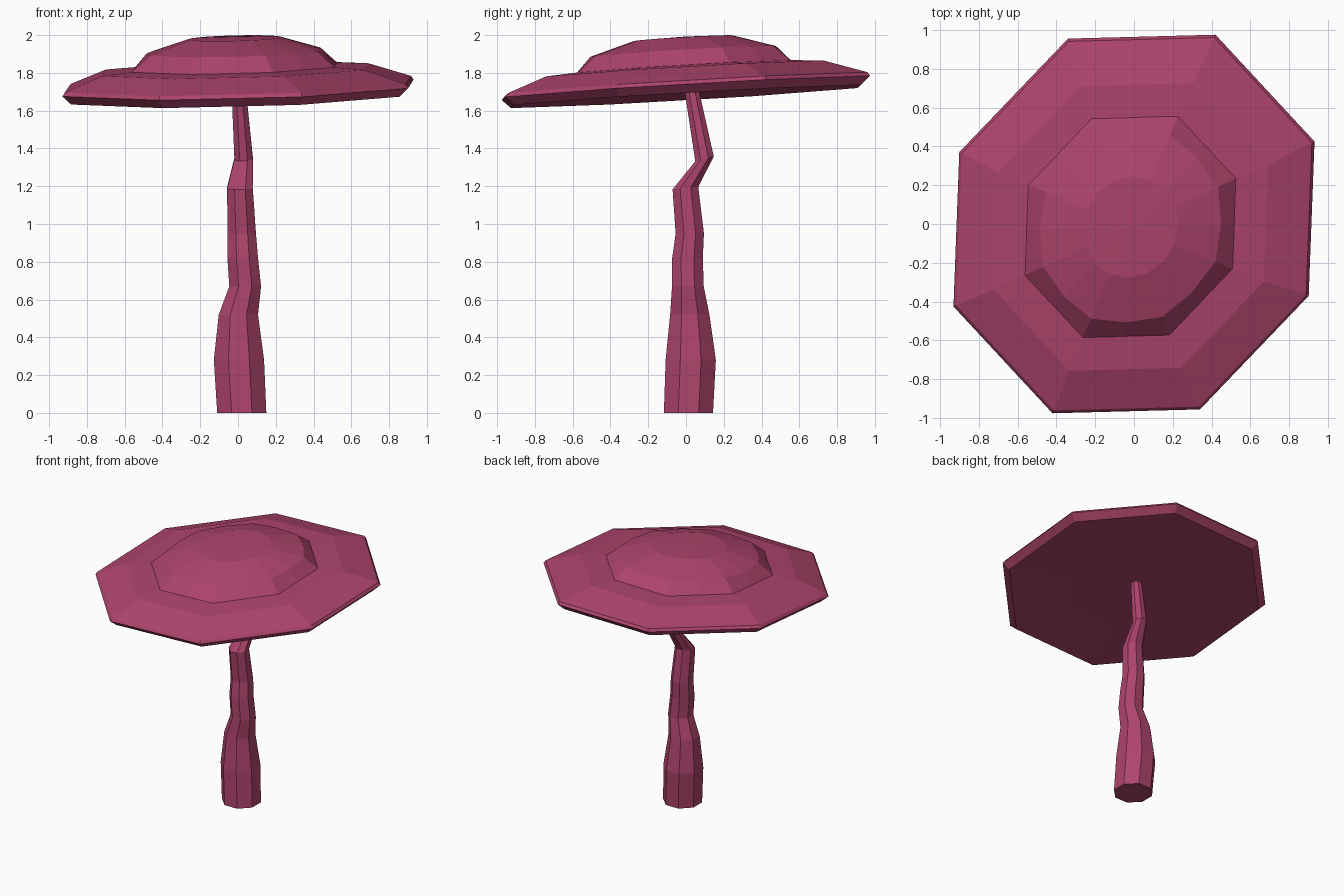
import bpy, bmesh
from math import sin, cos, pi
from mathutils import Vector

if "Cube" in bpy.data.objects:
    bpy.data.objects.remove(bpy.data.objects["Cube"], do_unlink=True)

mat = bpy.data.materials.new("mushroom_pink")
mat.use_nodes = True
PINK = (0.42, 0.058, 0.15, 1)
mat.diffuse_color = PINK
mat.node_tree.nodes["Principled BSDF"].inputs["Base Color"].default_value = PINK


def loft(name, rings, tip=None, base=None):
    """Skin a stack of equal rings; close each end with a fan or a flat face."""
    bm = bmesh.new()
    loops = [[bm.verts.new(p) for p in ring] for ring in rings]
    n = len(loops[0])
    for low, high in zip(loops, loops[1:]):
        for i in range(n):
            j = (i + 1) % n
            bm.faces.new((low[i], low[j], high[j], high[i]))
    for loop, point in ((loops[0], base), (loops[-1], tip)):
        if point is None:
            bm.faces.new(loop)
        else:
            centre = bm.verts.new(point)
            for i in range(n):
                bm.faces.new((loop[i], loop[(i + 1) % n], centre))
    bmesh.ops.recalc_face_normals(bm, faces=bm.faces)
    mesh = bpy.data.meshes.new(name)
    bm.to_mesh(mesh)
    bm.free()
    mesh.materials.append(mat)
    obj = bpy.data.objects.new(name, mesh)
    bpy.context.collection.objects.link(obj)
    return obj


def tilted(x, y, height):
    """Point on the leaning cap, height measured from the rim plane."""
    return Vector((x, y, 1.725 + height + 0.022 * x + 0.057 * y))


# Skewed octagon shared by cap and dome: half of it, then its opposite half
half = [(0.93, 0.425), (0.42, 0.975), (-0.34, 0.955), (-0.9, 0.37)]
octagon = [Vector(p) for p in half] + [-Vector(p) for p in half]


def cap_ring(scale, height, shift=0.0):
    return [tilted(p.x * scale - shift, p.y * scale - shift, height) for p in octagon]


def dome_ring(scale, height, roundness):
    """Octagon with edge midpoints pushed outwards."""
    ring = []
    for i, p in enumerate(octagon):
        mid = (p + octagon[(i + 1) % 8]) / 2 * roundness
        for q in (p, mid):
            ring.append(tilted(q.x * scale - 0.018, q.y * scale - 0.015, height))
    return ring


# Stem: crooked tapering octagonal tube (x, y, z, half width, lean)
path = [
    (0.02, 0.013, 0, 0.13, 0), (0.005, 0.025, 0.28, 0.133, 0),
    (0.002, 0.02, 0.52, 0.104, 0), (0.038, 0.01, 0.67, 0.084, 0),
    (0.025, 0.008, 0.82, 0.081, 0), (0.02, 0.02, 0.95, 0.075, 0),
    (0.01, -0.003, 1.19, 0.068, 0.1), (0.03, 0.098, 1.345, 0.049, 0.25),
    (0.004, 0.03, 1.71, 0.038, 0),
]
stem_rings = []
for x, y, z, w, lean in path:
    r = w / cos(pi / 8)
    angles = [pi / 8 + k * pi / 4 for k in range(8)]
    stem_rings.append([(x + r * cos(a), y + r * sin(a), z + lean * r * sin(a)) for a in angles])
loft("stem", stem_rings)

# Cap: wide brim with a beveled rim and shallow underside
loft("cap_brim", [
    cap_ring(0.5, -0.03), cap_ring(0.95, -0.05), cap_ring(1.0, -0.005),
    cap_ring(0.985, 0.015), cap_ring(0.76, 0.093, 0.015), cap_ring(0.58, 0.106, 0.015),
], tip=tilted(0, 0, 0.115), base=tilted(0, 0, -0.025))

# Dome: raised crown on the brim
loft("cap_dome", [
    dome_ring(0.588, 0.102, 1.0), dome_ring(0.485, 0.19, 1.05),
    dome_ring(0.25, 0.26, 1.08),
], tip=tilted(-0.02, 0, 0.268), base=tilted(0, 0, 0.1))
